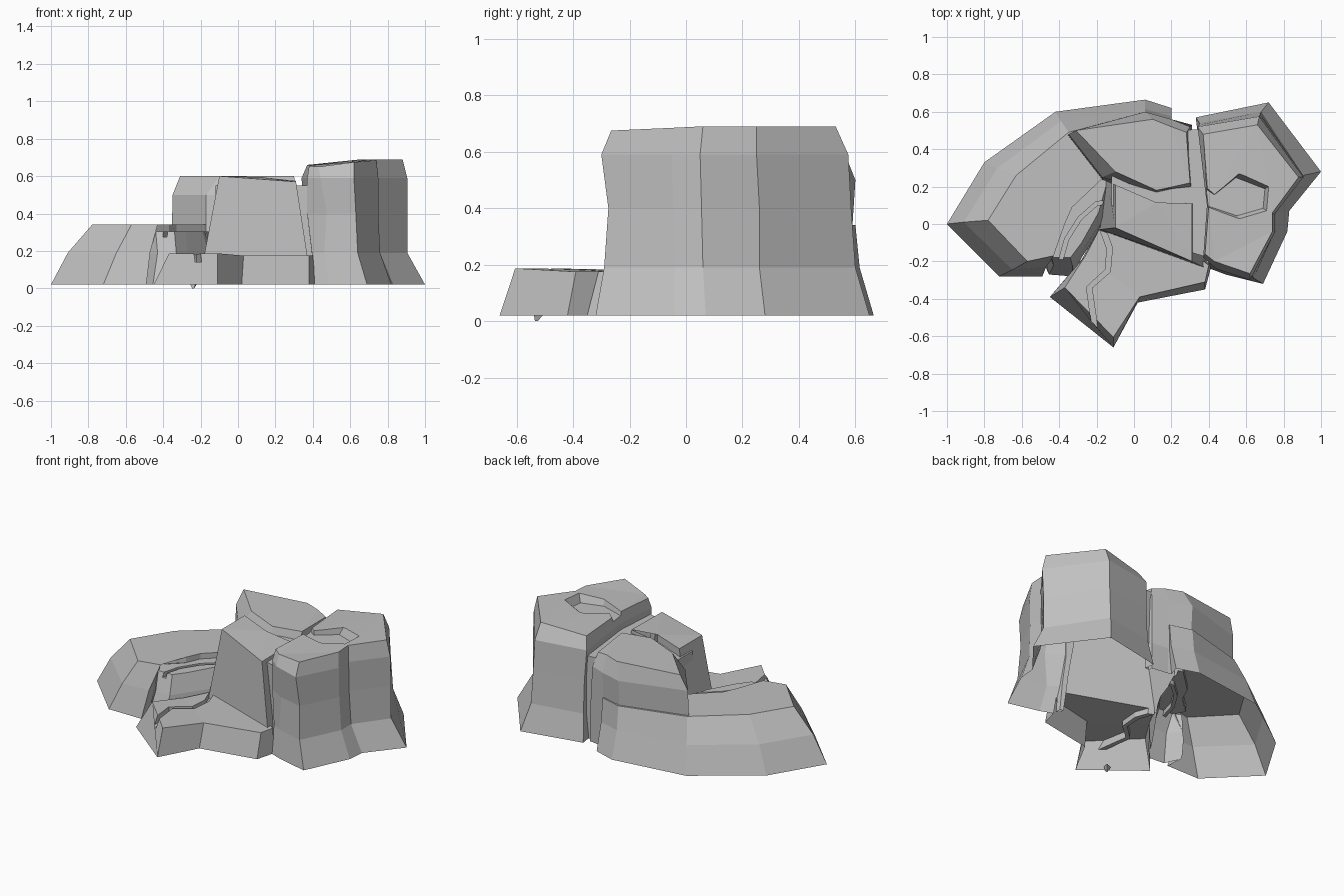
import bpy
import bmesh
from mathutils import Vector

cube = bpy.data.objects.get("Cube")
if cube:
    bpy.data.objects.remove(cube, do_unlink=True)

stone = bpy.data.materials.new("grey_stone")
stone.use_nodes = True
GREY = (0.53, 0.53, 0.53, 1)
stone.diffuse_color = GREY
stone.node_tree.nodes["Principled BSDF"].inputs["Base Color"].default_value = GREY


def loft(name, *rings, foot=None):
    """Closed solid through (height, outline) rings; a point may carry its own height.
    A foot extends the first outline straight down, to be trimmed later."""
    if foot is not None:
        rings = ((foot, rings[0][1]),) + rings
    bm = bmesh.new()
    loops = [[bm.verts.new((p[0], p[1], p[2] if len(p) > 2 else z)) for p in pts]
             for z, pts in rings]
    n = len(loops[0])
    for low, high in zip(loops, loops[1:]):
        for i in range(n):
            j = (i + 1) % n
            bm.faces.new((low[i], low[j], high[j], high[i]))
    bm.faces.new(loops[0][::-1])
    bm.faces.new(loops[-1])
    bmesh.ops.triangulate(bm, faces=[f for f in bm.faces if len(f.verts) > 4])
    bmesh.ops.recalc_face_normals(bm, faces=bm.faces)
    mesh = bpy.data.meshes.new(name)
    bm.to_mesh(mesh)
    bm.free()
    obj = bpy.data.objects.new(name, mesh)
    mesh.materials.append(stone)
    bpy.context.collection.objects.link(obj)
    return obj


def crack(name, path, low, high, width):
    """Ribbon-shaped cutter along a path."""
    pts = [Vector(p) for p in path]
    left, right = [], []
    for i, p in enumerate(pts):
        d = (pts[min(i + 1, len(pts) - 1)] - pts[max(i - 1, 0)]).normalized()
        side = Vector((-d.y, d.x)) * width / 2
        left.append(p + side)
        right.append(p - side)
    outline = [tuple(p) for p in right + left[::-1]]
    return loft(name, (low, outline), (high, outline))


def combine(target, other, operation):
    mod = target.modifiers.new("join", 'BOOLEAN')
    mod.operation, mod.solver, mod.object = operation, 'EXACT', other
    bpy.context.view_layer.objects.active = target
    bpy.ops.object.modifier_apply(modifier=mod.name)
    bpy.data.objects.remove(other, do_unlink=True)


# Low terrace with a flared foot, running on behind the crags
inner = [(-.37, 0), (-.33, .09), (-.14, .27), (.1, .32)]
terrace = loft(
    "low_terrace",
    (.02, [(-1, 0), (-.72, -.28), (-.49, -.28), (-.5, -.16)] + inner +
     [(.2, .62), (.06, .665), (-.42, .6), (-.8, .33)]),
    (.19, [(-.91, .01), (-.65, -.245), (-.47, -.23), (-.49, -.13)] + inner +
     [(.2, .575), (.06, .615), (-.39, .55), (-.73, .3)]),
    (.34, [(-.78, .02), (-.57, -.2), (-.43, -.17), (-.48, -.1)] + inner +
     [(.2, .56), (.06, .6), (-.35, .49), (-.63, .26)]), foot=-.1)

# Sunken step beside the terrace
step = loft(
    "sunken_step",
    (.02, [(-.455, -.27), (-.33, -.28), (-.28, -.18), (-.16, 0), (-.1, .31), (-.42, .05), (-.53, -.1)]),
    (.19, [(-.43, -.22), (-.33, -.22), (-.27, -.13), (-.16, .03), (-.1, .31), (-.42, .05), (-.52, -.1)]),
    (.305, [(-.44, -.18), (-.34, -.18), (-.28, -.1), (-.19, .06), (-.12, .31), (-.42, .05), (-.51, -.1)]),
    foot=-.12)

# Rear middle crag
rear = loft(
    "rear_crag",
    (.19, [(-.355, .47), (-.17, .23), (.12, .15), (.33, .16), (.31, .53), (.2, .545), (.06, .58)]),
    (.5, [(-.35, .48), (-.17, .25), (.12, .16), (.31, .18), (.3, .52), (.2, .56), (.06, .6)]),
    (.6, [(-.31, .5), (-.1, .28), (.12, .18), (.3, .22), (.28, .49, .585), (.2, .52), (.1, .56)]),
    foot=-.13)

# Front middle crag
front = loft(
    "front_crag",
    (.02, [(-.2, -.04), (.39, -.24), (.37, .11), (.12, .115), (-.17, .22)]),
    (.18, [(-.18, -.03), (.37, -.23), (.35, .11), (.12, .115), (-.17, .24)]),
    (.6, [(-.1, -.02), (.31, -.2, .57), (.31, .11, .575), (.12, .115, .595), (-.1, .21)]),
    foot=-.14)

# Core that forms the floor of the gaps between crags
gap = [(-.12, .1), (.3, -.15), (.43, -.19), (.45, .51), (.21, .5), (-.12, .26)]
core = loft("gap_floor", (.02, gap), (.55, gap), foot=-.15)

# Low ledge at the front
ledge = loft(
    "front_ledge",
    (.02, [(-.45, -.39), (-.11, -.66), (.02, -.42), (.38, -.35), (.415, -.22), (.1, 0), (-.15, .04), (-.28, -.19)]),
    (.175, [(-.37, -.34, .185), (-.11, -.605, .187), (.03, -.39), (.38, -.31), (.4, -.22),
            (.1, 0), (-.15, .04), (-.26, -.17)]), foot=-.16)

# Tall crag on the side
tall = loft(
    "tall_crag",
    (.02, [(.41, -.24), (.49, -.27), (.69, -.32), (.82, -.04), (.83, .07),
           (1, .28), (.72, .65), (.33, .57), (.4, .1)]),
    (.19, [(.395, -.2), (.46, -.24), (.64, -.29), (.76, -.04), (.76, .06),
           (.905, .26), (.68, .6), (.35, .54), (.39, .1)]),
    (.4, [(.37, -.18), (.475, -.24), (.63, -.275), (.75, -.045), (.75, .055),
          (.905, .26), (.675, .585), (.35, .53), (.39, .1)]),
    (.59, [(.37, -.18), (.44, -.24), (.62, -.3), (.75, -.05), (.75, .05),
           (.905, .25), (.67, .575), (.34, .52), (.39, .1)]),
    (.69, [(.38, -.16, .655), (.43, -.2, .65), (.62, -.265, .675), (.74, -.04, .685), (.74, .06),
           (.88, .25), (.66, .53), (.37, .48, .66), (.4, .1, .66)]), foot=-.17)

# Sloping pit on the tall crag
pit = [(.36, .1), (.57, .02), (.71, .07), (.72, .2), (.565, .275), (.43, .16), (.36, .22)]
pit_floor = [(x - .02 if x > .5 else x, .14 + (y - .14) * .8) for x, y in pit]
combine(tall, loft("pit_cutter", (.635, pit_floor), (.69, pit), (.8, pit)), 'DIFFERENCE')

# Cracks in the ledge and the step
ledge_path = [(-.2, .06), (-.13, -.13), (-.14, -.25), (-.24, -.34), (-.2, -.62)]
combine(ledge, crack("ledge_crack", ledge_path, .14, .26, .03), 'DIFFERENCE')
step_path = [(-.41, -.26), (-.36, -.08), (-.29, .03), (-.2, .11), (-.05, .12)]
combine(step, crack("step_crack", step_path, .275, .36, .022), 'DIFFERENCE')

# Merge into one shell and trim it flat, leaving the underside open
rock = terrace
for part in (step, rear, front, core, ledge, tall):
    combine(rock, part, 'UNION')
bm = bmesh.new()
bm.from_mesh(rock.data)
bmesh.ops.bisect_plane(bm, geom=bm.verts[:] + bm.edges[:] + bm.faces[:],
                       plane_co=(0, 0, .02), plane_no=(0, 0, 1), clear_inner=True)
bm.to_mesh(rock.data)
bm.free()
rock.name = "rock_outcrop"

# Tiny stone tooth under the ledge
loft("stone_tooth",
     (0, [(-.245, -.535), (-.235, -.535), (-.235, -.525)]),
     (.03, [(-.26, -.52), (-.225, -.54), (-.215, -.5)]))
